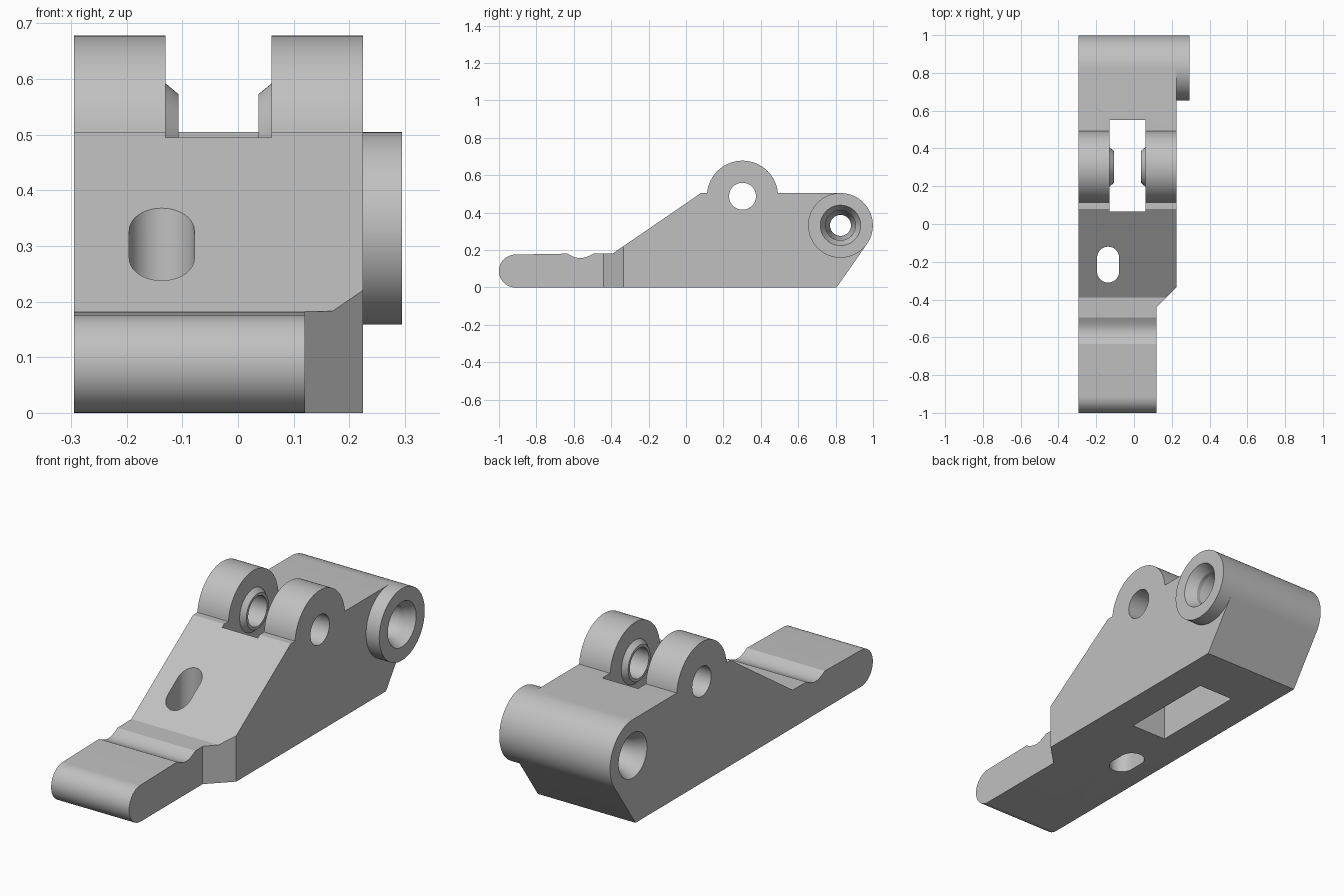
import bpy, bmesh
from math import sin, cos, radians, tau, pi, atan2

cube = bpy.data.objects.get("Cube")
if cube:
    bpy.data.objects.remove(cube, do_unlink=True)

grey = bpy.data.materials.new("light_grey")
grey.use_nodes = True
grey.diffuse_color = (0.53, 0.53, 0.53, 1)
for node in grey.node_tree.nodes:
    if node.type == 'BSDF_PRINCIPLED':
        node.inputs["Base Color"].default_value = grey.diffuse_color

EAR = (0.302, 0.488)       # pivot axis (y, z)
HINGE = (0.826, 0.332)     # rear hinge axis (y, z)
LEFT, RIGHT = 0.225, -0.295
SLOT = (-0.13, 0.06)       # slot walls in x


def finish(bm, name):
    bmesh.ops.recalc_face_normals(bm, faces=bm.faces[:])
    mesh = bpy.data.meshes.new(name)
    bm.to_mesh(mesh)
    bm.free()
    obj = bpy.data.objects.new(name, mesh)
    mesh.materials.append(grey)
    bpy.context.collection.objects.link(obj)
    return obj


def prism(name, outline, place, shift):
    """Extrude a 2D outline, placed in space by a function, along a vector."""
    bm = bmesh.new()
    face = bm.faces.new([bm.verts.new(place(a, b)) for a, b in outline])
    out = bmesh.ops.extrude_face_region(bm, geom=[face])
    moved = [g for g in out["geom"] if isinstance(g, bmesh.types.BMVert)]
    bmesh.ops.translate(bm, verts=moved, vec=shift)
    return finish(bm, name)


def lathe(name, profile, axis, ring=False, n=64):
    """Turn (x, radius) points about an axis parallel to x."""
    bm = bmesh.new()
    rows = [[bm.verts.new((x, axis[0] + r * cos(tau * i / n), axis[1] + r * sin(tau * i / n)))
             for i in range(n)] for x, r in profile]
    pairs = list(zip(rows, rows[1:]))
    if ring:
        pairs.append((rows[-1], rows[0]))
    else:
        bm.faces.new(rows[0])
        bm.faces.new(rows[-1])
    for a, b in pairs:
        for i in range(n):
            j = (i + 1) % n
            bm.faces.new((a[i], a[j], b[j], b[i]))
    return finish(bm, name)


def arc(centre, r, start, end, n=32):
    return [(centre[0] + r * cos(radians(start + (end - start) * i / n)),
             centre[1] + r * sin(radians(start + (end - start) * i / n))) for i in range(n + 1)]


def cut(target, cutter):
    mod = target.modifiers.new("cut", 'BOOLEAN')
    mod.operation = 'DIFFERENCE'
    mod.solver = 'EXACT'
    mod.object = cutter
    bpy.context.view_layer.objects.active = target
    bpy.ops.object.modifier_apply(modifier=mod.name)
    bpy.data.objects.remove(cutter, do_unlink=True)


def vertical_cut(target, outline):
    cut(target, prism("cutter", outline, lambda a, b: (a, b, -0.1), (0, 0, 1)))


# Side profile: rounded toe, grip groove, ramp, pivot ears and rear hinge barrel
groove = [(-0.635 + 0.14 * t / 12, 0.181 - 0.024 * sin(pi * t / 12)) for t in range(13)]
profile = arc((-0.912, 0.088), 0.088, 270, 90, 24)
profile += groove + [(-0.39, 0.183), (0.08, 0.505)]
profile += arc(EAR, 0.19, 174.9, 5.1, 48) + arc(HINGE, 0.173, 90, -36, 36)
profile += [(0.805, 0)]
body = prism("lever_body", profile, lambda y, z: (RIGHT, y, z), (LEFT - RIGHT, 0, 0))

# Narrow toe with an angled shoulder
vertical_cut(body, [(0.12, -1.2), (0.12, -0.44), (LEFT, -0.335), (0.4, -0.16), (0.4, -1.2)])
# Slot between the ears
vertical_cut(body, [(SLOT[0], 0.065), (SLOT[1], 0.065), (SLOT[1], 0.55), (SLOT[0], 0.55)])
# Oblong hole through the ramp
R = 0.0585
vertical_cut(body, arc((-0.137, -0.31 + R), R, 180, 360, 20) + arc((-0.137, -0.12 - R), R, 0, 180, 20))
# Pivot hole and stepped hinge hole
cut(body, lathe("cutter", [(-0.5, 0.072), (0.5, 0.072)], EAR))
cut(body, lathe("cutter", [(-0.305, 0.1136), (-0.245, 0.08), (-0.145, 0.056),
                           (0.125, 0.056), (LEFT, 0.08), (0.24, 0.0836)], HINGE))

# Hinge boss on the left side
boss = lathe("hinge_boss", [(LEFT, 0.173), (0.295, 0.173), (0.295, 0.108),
                            (0.245, 0.08), (LEFT, 0.08)], HINGE, ring=True, n=96)

# Tapered collars inside the ears
parts = [body, boss]
for name, wall, side in (("right_collar", SLOT[0], 1), ("left_collar", SLOT[1], -1)):
    tip = wall + side * 0.023
    parts.append(lathe(name, [(wall, 0.104), (tip, 0.085), (tip, 0.072), (wall, 0.072)], EAR, ring=True))

bpy.ops.object.select_all(action='DESELECT')
for obj in parts:
    obj.select_set(True)
bpy.context.view_layer.objects.active = body
bpy.ops.object.shade_smooth_by_angle(angle=radians(20))
